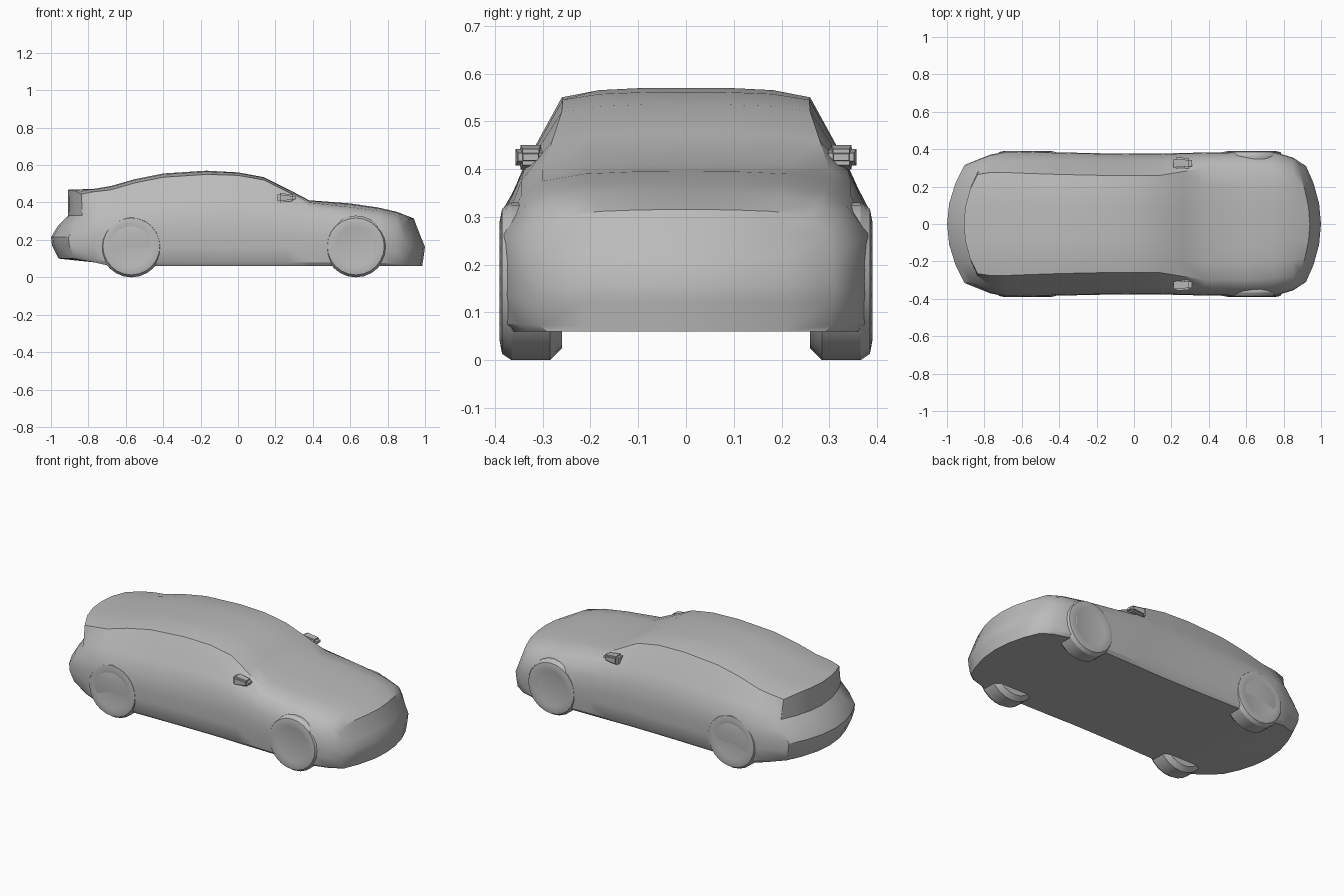
import bpy, bmesh, math
from mathutils import Matrix

cube = bpy.data.objects.get("Cube")
if cube:
    bpy.data.objects.remove(cube, do_unlink=True)

grey = bpy.data.materials.new("plain grey")
grey.use_nodes = True
colour = (0.5, 0.5, 0.5, 1)
grey.diffuse_color = colour
grey.node_tree.nodes["Principled BSDF"].inputs["Base Color"].default_value = colour


def finish(bm, name, angle=30):
    bmesh.ops.recalc_face_normals(bm, faces=bm.faces)
    mesh = bpy.data.meshes.new(name)
    bm.to_mesh(mesh)
    bm.free()
    mesh.materials.append(grey)
    ob = bpy.data.objects.new(name, mesh)
    bpy.context.collection.objects.link(ob)
    bpy.ops.object.select_all(action='DESELECT')
    ob.select_set(True)
    bpy.context.view_layer.objects.active = ob
    bpy.ops.object.shade_smooth_by_angle(angle=math.radians(angle))
    return ob


def interp(table, z):
    for (z0, x0), (z1, x1) in zip(table, table[1:]):
        if z <= z1:
            t = max(0, (z - z0) / (z1 - z0))
            return x0 + (x1 - x0) * t
    return table[-1][1]


def add_grid(bm, rows):
    verts = [[bm.verts.new(p) for p in row] for row in rows]
    for a, b in zip(verts, verts[1:]):
        for i in range(len(a) - 1):
            bm.faces.new((a[i], a[i + 1], b[i + 1], b[i]))


# Body stations: x, roof z, roof edge y and z, belt y and z, half width, floor z
STATIONS = [
    (None, .468, .265, .445, .285, .33, .315, .10),
    (-.77, .473, .275, .457, .33, .375, .37, .08),
    (-.68, .488, .275, .468, .338, .385, .388, .06),
    (-.55, .525, .27, .505, .34, .39, .388, .06),
    (-.4, .555, .265, .535, .342, .395, .383, .06),
    (-.17, .57, .26, .55, .342, .40, .378, .06),
    (0, .561, .258, .545, .342, .40, .376, .06),
    (.14, .535, .26, .52, .34, .40, .376, .06),
    (.26, .475, .28, .46, .34, .395, .38, .06),
    (.38, .412, .30, .40, .345, .375, .382, .06),
    (.6, .395, .30, .375, .345, .345, .386, .06),
    (.75, .373, .29, .355, .335, .325, .385, .06),
    (.85, .35, .28, .33, .32, .30, .355, .06),
    (None, .315, .26, .30, .295, .265, .31, .06),
]
# End silhouettes as (z, x), bowed back towards the corners
TAIL = [(.10, -.96), (.17, -.995), (.22, -1), (.27, -.97), (.32, -.91), (.42, -.895), (.468, -.91)]
NOSE = [(.06, .985), (.16, 1), (.2, .995), (.22, .975), (.315, .94)]
RATIOS = (-1, -.7, -.35, 0, .35, .7, 1)


def side_levels(s):
    _, top, ye, ze, yb, zb, w, floor = s
    steps = ((0, .94), (.06, .98), (.3, 1), (.5, 1), (.77, .99))
    return [(w * k, floor + (zb - floor) * f) for f, k in steps] + [(yb, zb), (ye, ze)]


def station_x(i, y, z):
    if i == 0:
        return interp(TAIL, z) + .09 * (y / .31) ** 2
    if i == len(STATIONS) - 1:
        return interp(NOSE, z) - .08 * (y / .31) ** 2
    return STATIONS[i][0]


def section_rows(i):
    s = STATIONS[i]
    rows = []
    levels = side_levels(s)
    for k, (y, z) in enumerate(levels):
        crown = s[1] - z if k == len(levels) - 1 else 0
        row = []
        for r in RATIOS:
            zz = z + crown * (1 - r ** 4)
            row.append((station_x(i, y * r, zz), y * r, zz))
        rows.append(row)
    return rows


bm = bmesh.new()
sections = [section_rows(i) for i in range(len(STATIONS))]
rings = []
for rows in sections:
    right = [row[0] for row in rows]
    left = [row[-1] for row in rows]
    ring = rows[0] + left[1:] + rows[-1][::-1][1:] + right[::-1][1:]
    rings.append(ring)
add_grid(bm, rings)
add_grid(bm, sections[0])
add_grid(bm, sections[-1])
bmesh.ops.remove_doubles(bm, verts=bm.verts, dist=.0005)
finish(bm, "car_body", 32)

# Wheels: a lathed tyre and shallow hub, nearly flush with the body sides
TYRE = [(.26, 0), (.26, .14), (.285, .165), (.365, .165), (.385, .152), (.39, .125),
        (.385, .105), (.388, 0)]
for end, x in (("rear", -.57), ("front", .63)):
    for side, sign in (("left", 1), ("right", -1)):
        bm = bmesh.new()
        n = 24
        rows = []
        for k in range(n + 1):
            a = math.tau * k / n
            rows.append([(x + r * math.sin(a), y * sign, .165 + r * math.cos(a)) for y, r in TYRE])
        add_grid(bm, rows)
        bmesh.ops.remove_doubles(bm, verts=bm.verts, dist=.0005)
        # "left" is the side at +y here, seen along the car
        finish(bm, f"{end}_wheel_{side}")

# Door mirrors: bevelled wedges on the belt line
for side, sign in (("left", 1), ("right", -1)):
    bm = bmesh.new()
    bmesh.ops.create_cube(bm, size=1)
    for v in bm.verts:
        if v.co.x > 0:
            v.co.z *= .55
            v.co.y *= .8
    bmesh.ops.bevel(bm, geom=bm.edges[:], offset=.15, segments=2, affect='EDGES')
    place = Matrix.Translation((.26, .325 * sign, .425)) @ Matrix.Diagonal((.1, .065, .055, 1))
    bmesh.ops.transform(bm, matrix=place, verts=bm.verts)
    finish(bm, f"door_mirror_{side}")
